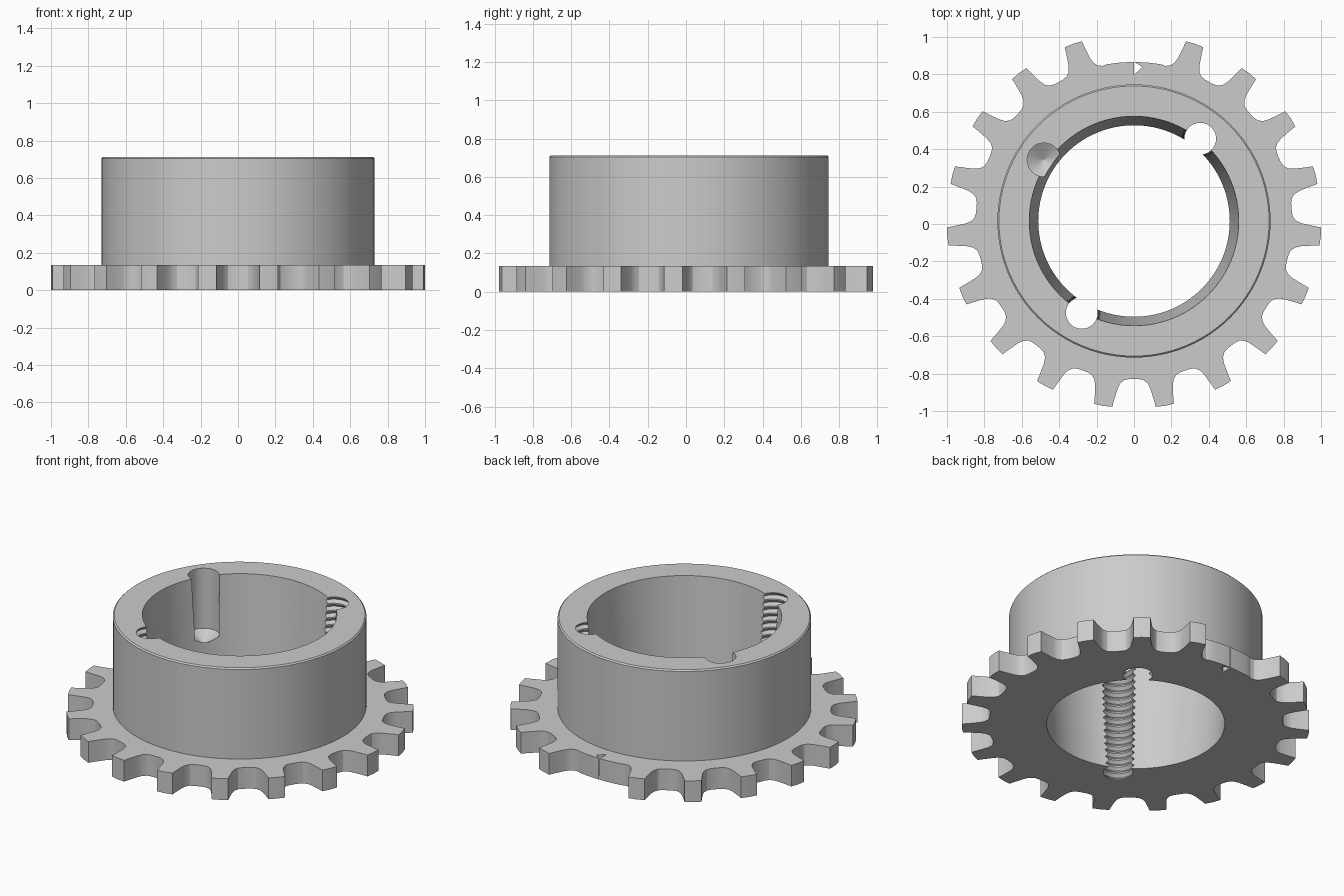
import bpy
import bmesh
from math import sin, cos, pi, radians, hypot

if "Cube" in bpy.data.objects:
    bpy.data.objects.remove(bpy.data.objects["Cube"], do_unlink=True)

CY = 0.016                      # gear axis offset in y
TEETH = 19
PITCH = 360 / TEETH
PLATE_TOP, HUB_TOP, HUB_R = 0.135, 0.712, 0.73
SIDES = 96

steel = bpy.data.materials.new("plain_grey_steel")
steel.use_nodes = True
GREY = (0.6, 0.6, 0.6, 1)
steel.diffuse_color = GREY
steel.node_tree.nodes["Principled BSDF"].inputs["Base Color"].default_value = GREY


def on_axis(radius, angle):
    a = radians(angle)
    return (radius * cos(a), CY + radius * sin(a))


def circle(radius, centre, segments):
    return [(centre[0] + radius * cos(2 * pi * i / segments),
             centre[1] + radius * sin(2 * pi * i / segments)) for i in range(segments)]


def add_ring(bm, points, z):
    return [bm.verts.new((x, y, z)) for x, y in points]


def add_wall(bm, a, b):
    """Quads between two closed rings of equal length."""
    for i in range(len(a)):
        j = (i + 1) % len(a)
        bm.faces.new((a[i], a[j], b[j], b[i]))


def lathe(name, profile, centre=(0, CY), segments=SIDES, solid=True):
    """Spin a (radius, z) profile; solid caps both ends, otherwise it loops."""
    bm = bmesh.new()
    rings = [add_ring(bm, circle(r, centre, segments), z) for r, z in profile]
    for a, b in zip(rings, rings[1:]):
        add_wall(bm, a, b)
    if solid:
        bm.faces.new(rings[0])
        bm.faces.new(rings[-1])
    else:
        add_wall(bm, rings[-1], rings[0])
    bm.normal_update()
    bmesh.ops.recalc_face_normals(bm, faces=bm.faces[:])
    if bm.calc_volume(signed=True) < 0:
        bmesh.ops.reverse_faces(bm, faces=bm.faces[:])
    mesh = bpy.data.meshes.new(name)
    bm.to_mesh(mesh)
    bm.free()
    mesh.materials.append(steel)
    ob = bpy.data.objects.new(name, mesh)
    bpy.context.collection.objects.link(ob)
    return ob


def drill(body, tool):
    """Cut the tool out of the body and discard it."""
    mod = body.modifiers.new("drill", 'BOOLEAN')
    mod.object, mod.operation, mod.solver = tool, 'DIFFERENCE', 'EXACT'
    bpy.context.view_layer.update()
    bpy.context.view_layer.objects.active = body
    bpy.ops.object.modifier_apply(modifier=mod.name)
    bpy.data.objects.remove(tool, do_unlink=True)


# Hub sleeve with tapered bore and a tiny chamfer on its top rim
body = lathe("sprocket_body",
             [(0.512, 0), (HUB_R, 0), (HUB_R, PLATE_TOP), (HUB_R, HUB_TOP - 0.008),
              (HUB_R - 0.008, HUB_TOP), (0.56, HUB_TOP)], solid=False)

# Two threaded screw holes with V grooves
low, high = -0.1, HUB_TOP + 0.1
turns = 16
step = HUB_TOP / turns
thread = [(0.085, low)]
for i in range(turns):
    thread += [(0.085, (i + 0.1) * step), (0.102, (i + 0.5) * step),
               (0.085, (i + 0.9) * step)]
thread.append((0.085, high))
for angle in (51.2, 240.4):
    drill(body, lathe("screw_hole", thread, on_axis(0.565, angle), 32))

# Blind drilled hole with a conical bottom
drill(body, lathe("blind_hole", [(0.002, 0.275), (0.09, 0.33), (0.09, high)],
                  on_axis(0.582, 145.8), 32))

# Tooth outline: half tooth as (degrees from tooth centre, radius)
half = [(2.8, 1.0), (3.1, 0.965), (3.9, 0.90), (4.65, 0.872),
        (5.9, 0.853), (7.6, 0.846)]
tooth = [(-a, r) for a, r in reversed(half)] + [(0, 1.002)] + half
outline = []
for k in range(1, TEETH):
    mid = 90 + k * PITCH
    outline += [on_axis(r, mid + a) for a, r in tooth]
    if k < TEETH - 1:
        outline.append(on_axis(0.845, mid + PITCH / 2))

# Missing tooth: plain arc split by a small triangular timing notch
arc = [on_axis(0.85, 90 - d) for d in (10, 8, 6, 4, 2)]
outline += arc
outline += [(0.005, 0.865), (0.045, 0.838), (0, 0.798), (0, 0.866)]
outline += [(-x, y) for x, y in reversed(arc)]

# Open the sleeve wall where the toothed plate joins it
bm = bmesh.new()
bm.from_mesh(body.data)
joint = [f for f in bm.faces if all(
    v.co.z < PLATE_TOP + 0.001 and hypot(v.co.x, v.co.y - CY) > HUB_R - 0.002
    for v in f.verts)]
bmesh.ops.delete(bm, geom=joint, context='FACES')

# Toothed plate: outer wall plus flat top and bottom
levels = []
for z in (0, PLATE_TOP):
    rings = [add_ring(bm, outline, z), add_ring(bm, circle(HUB_R, (0, CY), SIDES), z)]
    edges = [bm.edges.new((r[i - 1], r[i])) for r in rings for i in range(len(r))]
    bmesh.ops.triangle_fill(bm, edges=edges, use_beauty=True)
    levels.append(rings[0])
add_wall(bm, *levels)
bmesh.ops.remove_doubles(bm, verts=bm.verts[:], dist=0.0002)
bm.normal_update()
bmesh.ops.recalc_face_normals(bm, faces=bm.faces[:])
bm.to_mesh(body.data)
bm.free()

# Smooth curved walls, keep machined edges sharp
bpy.ops.object.select_all(action='DESELECT')
body.select_set(True)
bpy.context.view_layer.objects.active = body
bpy.ops.object.shade_smooth_by_angle(angle=radians(25))
